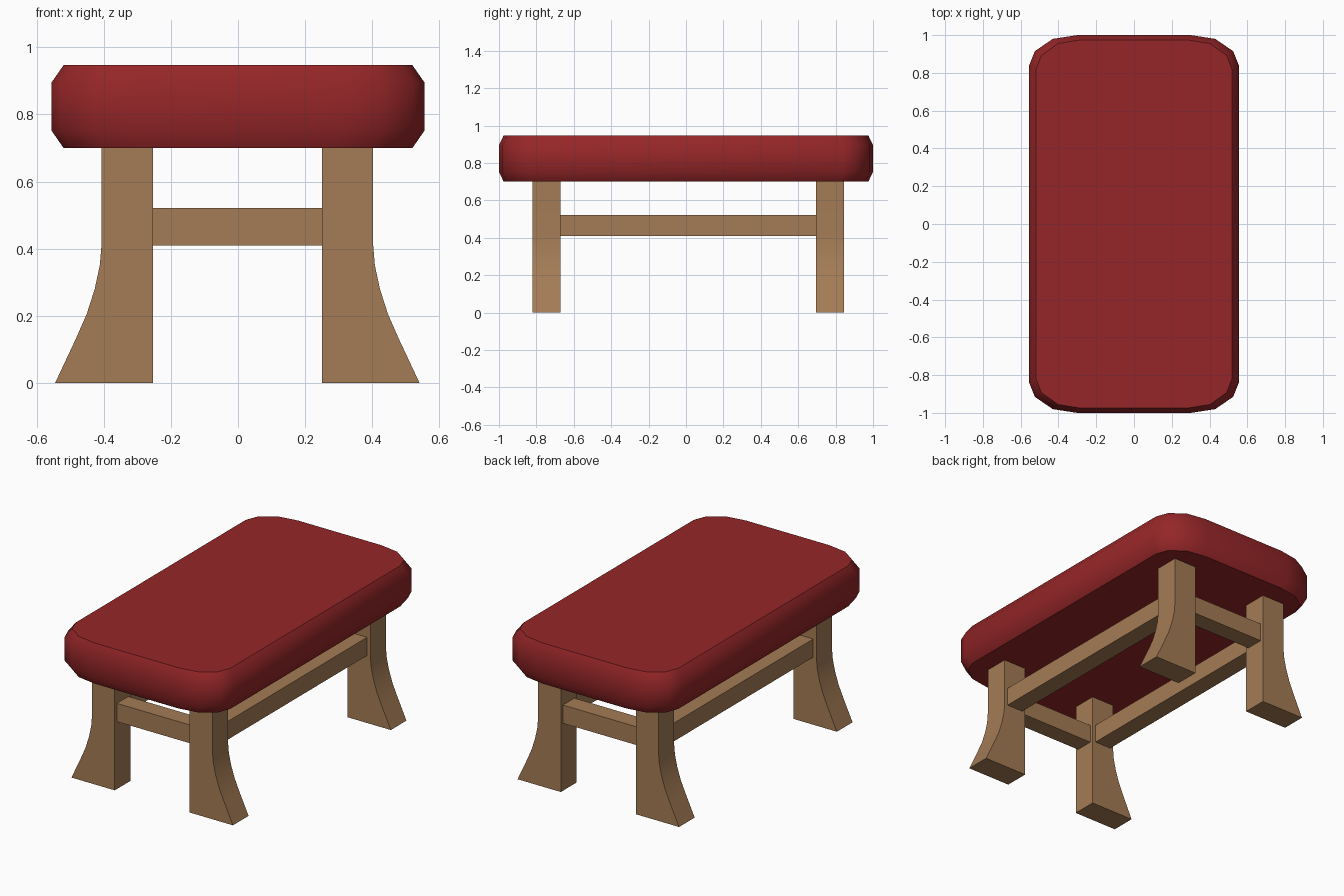
import bpy, bmesh, math

if "Cube" in bpy.data.objects:
    bpy.data.objects.remove(bpy.data.objects["Cube"])


def material(name, color):
    m = bpy.data.materials.new(name)
    m.diffuse_color = (*color, 1)
    m.use_nodes = True
    m.node_tree.nodes["Principled BSDF"].inputs["Base Color"].default_value = m.diffuse_color
    return m


RED = material("red leather", (0.30, 0.019, 0.021))
WOOD = material("brown wood", (0.37, 0.20, 0.092))


def finish(bm, name, mat, angle=None):
    """Turn a bmesh into an object, optionally smooth below an angle."""
    bmesh.ops.recalc_face_normals(bm, faces=bm.faces)
    me = bpy.data.meshes.new(name)
    bm.to_mesh(me)
    bm.free()
    me.materials.append(mat)
    if angle:
        for p in me.polygons:
            p.use_smooth = True
        me.set_sharp_from_angle(angle=math.radians(angle))
    ob = bpy.data.objects.new(name, me)
    bpy.context.collection.objects.link(ob)
    return ob


def loft(rings):
    """Skin closed rings of points and cap both ends."""
    bm = bmesh.new()
    vs = [[bm.verts.new(p) for p in ring] for ring in rings]
    n = len(vs[0])
    for a, b in zip(vs, vs[1:]):
        for i in range(n):
            j = (i + 1) % n
            bm.faces.new((a[i], a[j], b[j], b[i]))
    bm.faces.new(vs[0])
    bm.faces.new(vs[-1])
    return bm


def bar(name, x0, x1, y0, y1, z0, z1):
    corners = [(x0, y0), (x1, y0), (x1, y1), (x0, y1)]
    finish(loft([[(x, y, z) for x, y in corners] for z in (z0, z1)]), name, WOOD)


# Cushion: rounded rectangle with a bevelled rim above and below
corner = [(0.556, 0.837), (0.525, 0.915), (0.43, 0.98), (0.30, 1.0)]
outline = (corner + [(-x, y) for x, y in reversed(corner)]
           + [(-x, -y) for x, y in corner]
           + [(x, -y) for x, y in reversed(corner)])
levels = [(0.70, 0.935, 0.975), (0.752, 1, 1), (0.895, 1, 1), (0.947, 0.935, 0.975)]
finish(loft([[(x * sx, y * sy, z) for x, y in outline] for z, sx, sy in levels]),
       "cushion", RED, 45)

# The frame sits slightly off the cushion's centre
CX, CY = -0.002, 0.012

# Legs: flared profile extruded along y, mirrored to four corners
profile = [(0.252, 0.0), (0.543, 0.0), (0.482, 0.13), (0.449, 0.205), (0.425, 0.28),
           (0.41, 0.35), (0.405, 0.41), (0.405, 0.702), (0.252, 0.702)]
for sy, end in ((-1, "front"), (1, "back")):
    for sx, side in ((-1, "left"), (1, "right")):
        rings = [[(CX + sx * x, CY + sy * y, z) for x, z in profile]
                 for y in (0.683, 0.833)]
        finish(loft(rings), f"{end}_{side}_leg", WOOD, 30)

# Rails joining the legs
T = 0.055  # half thickness
for s, end in ((-1, "front"), (1, "back")):
    y = CY + s * 0.758
    bar(f"{end}_rail", CX - 0.254, CX + 0.254, y - T, y + T, 0.41, 0.521)
for s, side in ((-1, "left"), (1, "right")):
    x = CX + s * 0.3285
    bar(f"{side}_rail", x - T, x + T, CY - 0.685, CY + 0.685, 0.41, 0.521)
